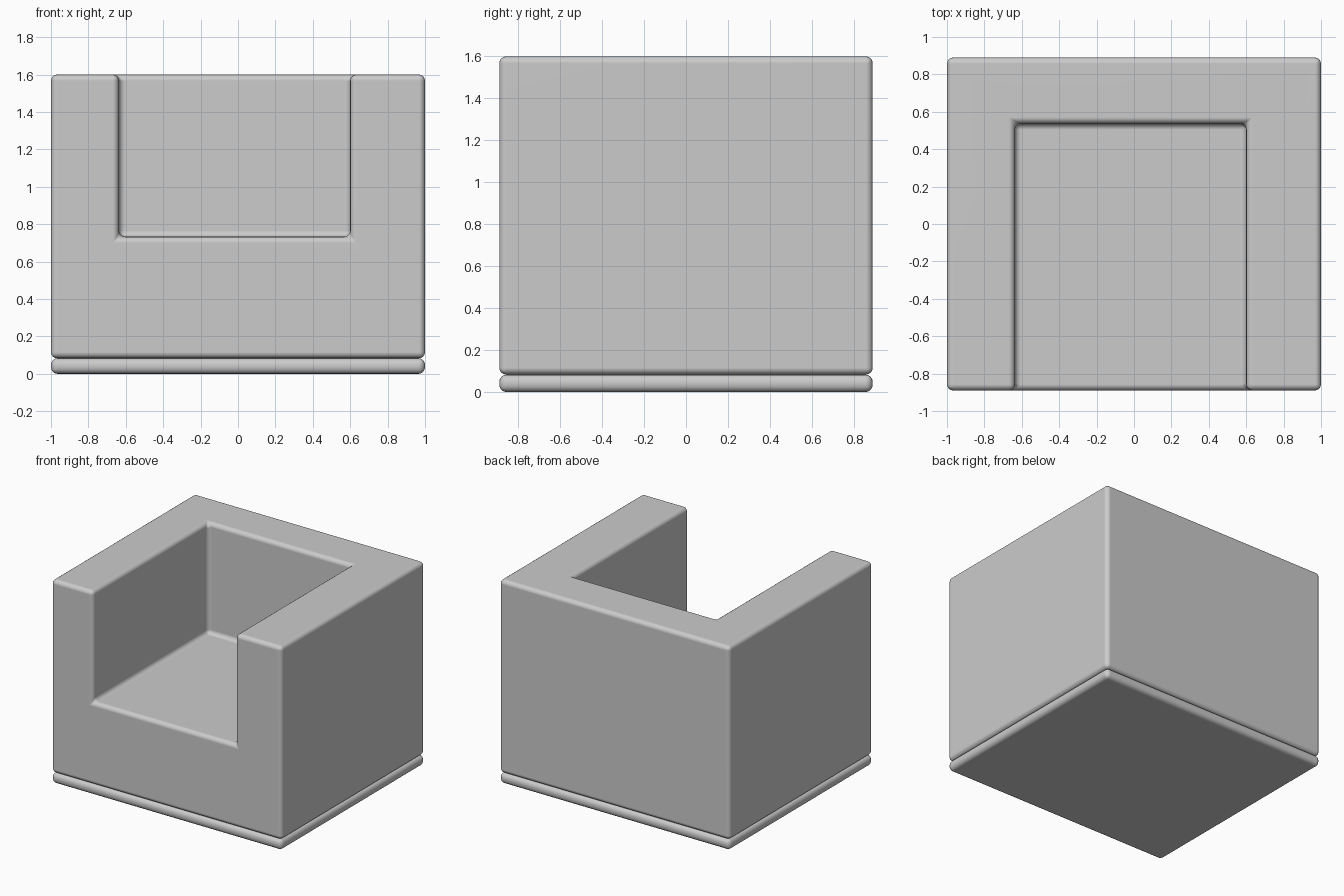
import bpy

if "Cube" in bpy.data.objects:
    bpy.data.objects.remove(bpy.data.objects["Cube"])


def box(name, lo, hi):
    """Box spanning two opposite corners."""
    size = [b - a for a, b in zip(lo, hi)]
    mid = [(a + b) / 2 for a, b in zip(lo, hi)]
    bpy.ops.mesh.primitive_cube_add(size=1, location=mid)
    ob = bpy.context.object
    ob.name = ob.data.name = name
    ob.scale = size
    bpy.ops.object.transform_apply(location=False, rotation=False, scale=True)
    return ob


def activate(ob):
    bpy.ops.object.select_all(action='DESELECT')
    ob.select_set(True)
    bpy.context.view_layer.objects.active = ob


def soften(ob, width):
    """Round every edge, then smooth while keeping the flats flat."""
    activate(ob)
    bev = ob.modifiers.new("round_edges", 'BEVEL')
    bev.width = width
    bev.segments = 4
    bev.limit_method = 'ANGLE'
    bpy.ops.object.modifier_apply(modifier=bev.name)
    bpy.ops.object.shade_smooth_by_angle()
    flat = ob.modifiers.new("flat_normals", 'WEIGHTED_NORMAL')
    flat.keep_sharp = True


# Upholstered body: block with the seat space cut out of the front and top
body = box("armchair_body", (-1, -0.89, 0.083), (1, 0.89, 1.6))
cutter = box("seat_cutter", (-0.637, -1.2, 0.733), (0.6, 0.537, 2.0))
cutter.hide_render = True
activate(body)
cut = body.modifiers.new("seat_space", 'BOOLEAN')
cut.operation = 'DIFFERENCE'
cut.solver = 'EXACT'
cut.object = cutter
bpy.ops.object.modifier_apply(modifier=cut.name)
bpy.data.objects.remove(cutter)
soften(body, 0.033)

# Thin base slab
base = box("base_slab", (-1, -0.89, 0), (1, 0.89, 0.083))
soften(base, 0.035)
